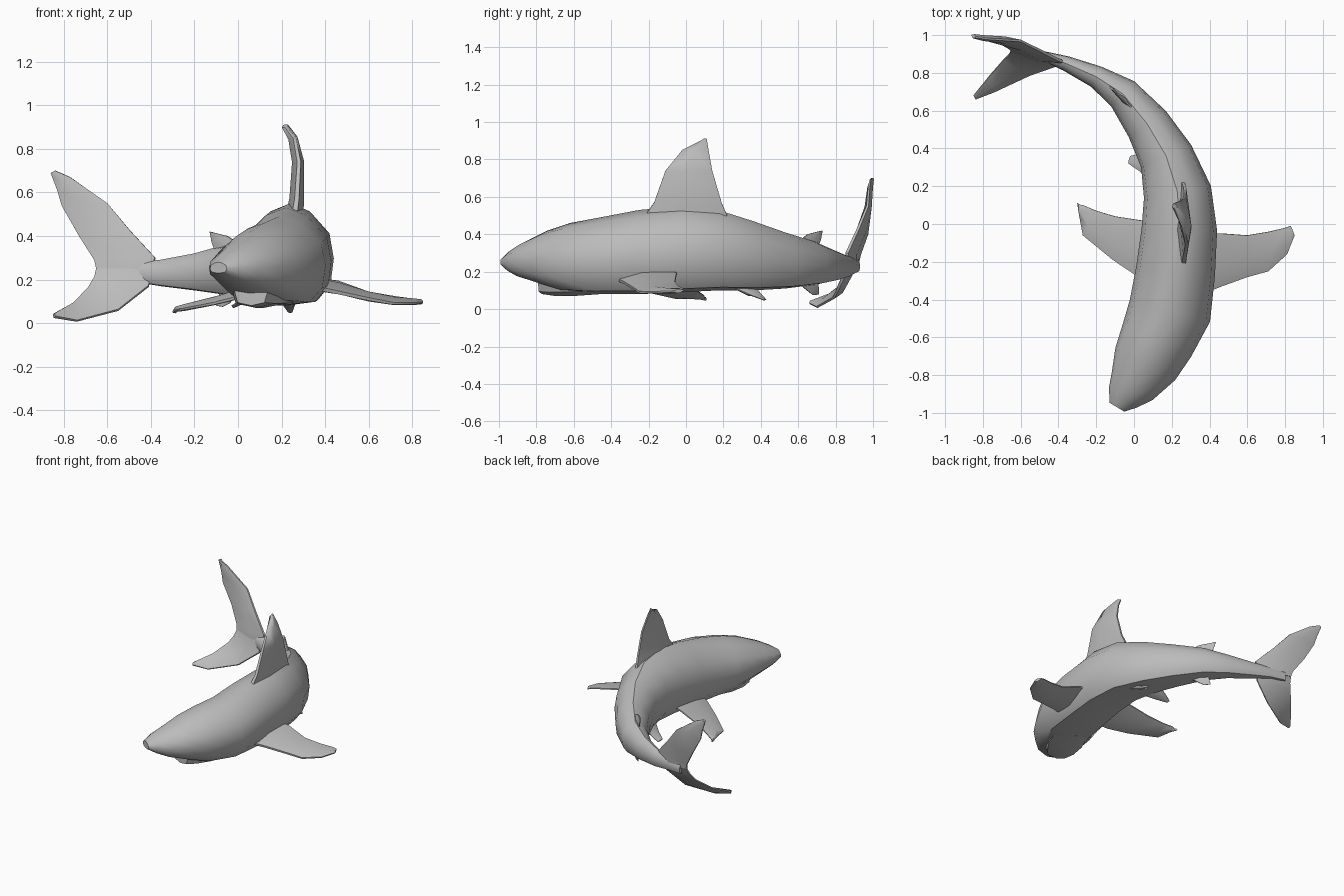
import bpy, bmesh, math
from mathutils import Vector

old = bpy.data.objects.get("Cube")
if old:
    bpy.data.objects.remove(old, do_unlink=True)

grey = bpy.data.materials.new("plain grey")
grey.use_nodes = True
tone = (0.5, 0.5, 0.5, 1)
grey.diffuse_color = tone
grey.node_tree.nodes["Principled BSDF"].inputs["Base Color"].default_value = tone


def loft(name, rings, angle=40):
    """Skin a list of equal-sized rings and cap both ends."""
    bm = bmesh.new()
    loops = [[bm.verts.new(p) for p in ring] for ring in rings]
    count = len(loops[0])
    for a, b in zip(loops, loops[1:]):
        for i in range(count):
            j = (i + 1) % count
            bm.faces.new((a[i], a[j], b[j], b[i]))
    bm.faces.new(loops[0])
    bm.faces.new(loops[-1])
    bmesh.ops.recalc_face_normals(bm, faces=bm.faces)
    mesh = bpy.data.meshes.new(name)
    bm.to_mesh(mesh)
    bm.free()
    mesh.materials.append(grey)
    obj = bpy.data.objects.new(name, mesh)
    bpy.context.collection.objects.link(obj)
    bpy.ops.object.select_all(action="DESELECT")
    obj.select_set(True)
    bpy.context.view_layer.objects.active = obj
    bpy.ops.object.shade_smooth_by_angle(angle=math.radians(angle))
    return obj


def swept_body(name, stations, half_profile):
    """Sweep a mirrored profile; each station is x, y, half width, bottom, top."""
    profile = half_profile + [(-u, v) for u, v in half_profile[-2:0:-1]]
    rings = []
    for i, (x, y, half, low, high) in enumerate(stations):
        before = stations[max(i - 1, 0)]
        after = stations[min(i + 1, len(stations) - 1)]
        ahead = Vector((after[0] - before[0], after[1] - before[1])).normalized()
        side = Vector((ahead.y, -ahead.x, 0))
        rings.append([Vector((x, y, low + (high - low) * v)) + side * half * u
                      for u, v in profile])
    return loft(name, rings)


def fin(name, sections, thick):
    """Lens-shaped fin; each section is a leading point and a trailing point."""
    pairs = [(Vector(a), Vector(b)) for a, b in sections]
    mids = [a.lerp(b, 0.4) for a, b in pairs]
    rings = []
    for i, (lead, trail) in enumerate(pairs):
        span = mids[min(i + 1, len(mids) - 1)] - mids[max(i - 1, 0)]
        normal = span.cross(trail - lead).normalized()
        off = normal * thick * (1 - 0.6 * i / (len(pairs) - 1)) / 2
        rings.append([lead + off * 0.3, mids[i] + off, trail + off * 0.2,
                      trail - off * 0.2, mids[i] - off, lead - off * 0.3])
    return loft(name, rings, 50)


# Curved body from snout to tail stem
swept_body("body", [
    (-.09, -.97, .045, .23, .28),
    (-.06, -.92, .09, .2, .32),
    (-.01, -.86, .13, .17, .36),
    (.06, -.74, .18, .13, .42),
    (.12, -.62, .2, .09, .46),
    (.19, -.46, .22, .08, .49),
    (.22, -.25, .21, .08, .53),
    (.24, -.03, .2, .09, .55),
    (.23, .17, .18, .1, .53),
    (.17, .36, .145, .1, .47),
    (.07, .53, .12, .11, .41),
    (-.06, .69, .09, .13, .36),
    (-.2, .78, .06, .15, .32),
    (-.36, .85, .04, .17, .29),
    (-.48, .89, .025, .19, .28),
    (-.6, .92, .01, .2, .27),
], [(0, 1), (.45, .92), (.9, .7), (1, .45), (.93, .2), (.65, .04), (0, 0)])

# Lower jaw under the snout
swept_body("lower_jaw", [
    (.06, -.77, .08, .08, .15),
    (.08, -.7, .12, .07, .17),
    (.12, -.6, .15, .07, .18),
    (.17, -.46, .14, .08, .16),
], [(0, 1), (1, 1), (.8, .2), (0, 0)])

# Tall fin on the back, leaning sideways at the tip
fin("dorsal_fin", [
    ((.26, -.22, .5), (.26, .22, .5)),
    ((.27, -.17, .57), (.27, .19, .57)),
    ((.28, -.11, .74), (.27, .14, .74)),
    ((.26, -.02, .85), (.24, .12, .85)),
    ((.22, .08, .9), (.21, .11, .91)),
], .08)

# Small fins near the tail
fin("second_dorsal_fin", [
    ((.01, .6, .36), (-.1, .7, .32)),
    ((-.05, .65, .4), (-.12, .72, .37)),
    ((-.11, .71, .415), (-.13, .73, .42)),
], .03)
fin("anal_fin", [
    ((0, .6, .14), (-.08, .7, .16)),
    ((-.04, .66, .09), (-.09, .71, .11)),
    ((-.07, .68, .075), (-.1, .71, .08)),
], .03)

# Paired fins under the belly
fin("left_pelvic_fin", [
    ((.26, .24, .12), (.18, .37, .12)),
    ((.26, .33, .08), (.21, .4, .08)),
    ((.25, .41, .05), (.23, .43, .05)),
], .03)
fin("right_pelvic_fin", [
    ((.09, .23, .13), (.06, .37, .13)),
    ((.03, .28, .1), (.02, .37, .1)),
    ((-.03, .32, .08), (-.02, .36, .07)),
], .03)

# Broad side fins
fin("left_pectoral_fin", [
    ((.36, -.37, .16), (.38, -.05, .2)),
    ((.46, -.33, .14), (.46, -.05, .19)),
    ((.6, -.28, .11), (.6, -.06, .14)),
    ((.71, -.25, .09), (.72, -.04, .12)),
    ((.81, -.16, .09), (.8, -.02, .11)),
    ((.85, -.06, .095), (.83, -.01, .1)),
], .06)
fin("right_pectoral_fin", [
    ((.08, -.3, .14), (.1, .01, .18)),
    ((.01, -.27, .12), (.03, .02, .16)),
    ((-.11, -.19, .09), (-.1, .04, .12)),
    ((-.27, -.06, .06), (-.2, .07, .09)),
    ((-.29, .05, .06), (-.27, .1, .07)),
    ((-.3, .11, .05), (-.28, .1, .06)),
], .05)

# Forked tail fin
fork = ((-.4, .86, .24), (-.65, .92, .25))
fin("upper_tail_lobe", [
    fork,
    ((-.38, .86, .3), (-.66, .93, .29)),
    ((-.5, .92, .43), (-.73, .97, .4)),
    ((-.6, .97, .55), (-.81, .98, .54)),
    ((-.77, .98, .67), (-.83, .99, .61)),
    ((-.84, .99, .7), (-.86, 1, .69)),
], .06)
fin("lower_tail_lobe", [
    fork,
    ((-.41, .84, .17), (-.66, .9, .21)),
    ((-.55, .79, .06), (-.69, .87, .16)),
    ((-.74, .7, .01), (-.76, .79, .09)),
    ((-.84, .66, .03), (-.85, .68, .04)),
], .06)
